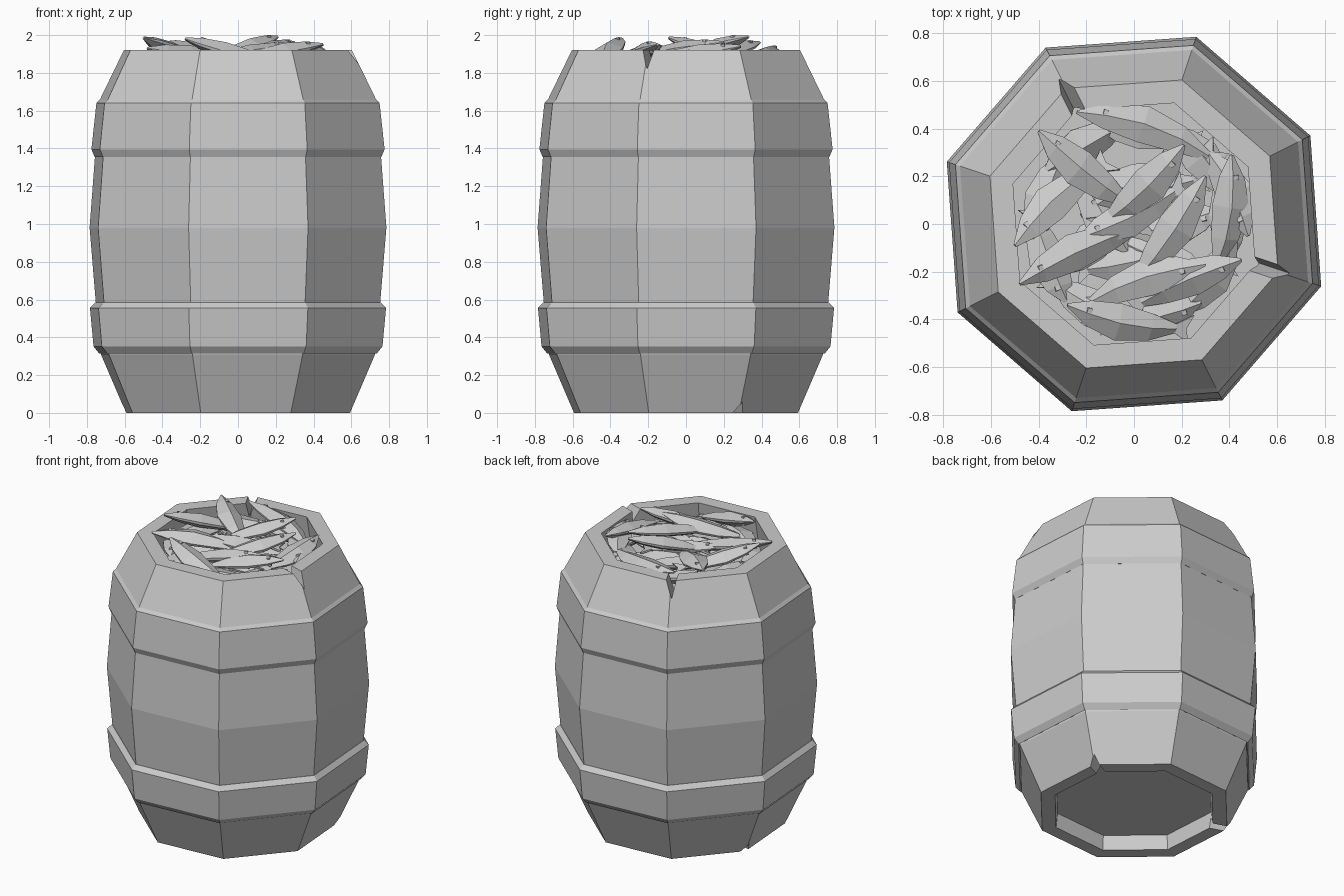
import bpy, bmesh, math, random
from mathutils import Vector, Matrix

if "Cube" in bpy.data.objects:
    bpy.data.objects.remove(bpy.data.objects["Cube"])

random.seed(4)
SIDES, OFFSET = 8, math.radians(26.6)


def make_object(name, bm):
    bmesh.ops.recalc_face_normals(bm, faces=bm.faces)
    me = bpy.data.meshes.new(name)
    bm.to_mesh(me)
    bm.free()
    ob = bpy.data.objects.new(name, me)
    bpy.context.collection.objects.link(ob)
    return ob


def lathe(name, profile, closed):
    """Eight-sided turning of (radius, z) points; open profiles get flat caps."""
    bm = bmesh.new()
    rings = [[bm.verts.new((r * math.cos(OFFSET + i * math.tau / SIDES),
                            r * math.sin(OFFSET + i * math.tau / SIDES), z))
              for i in range(SIDES)] for r, z in profile]
    pairs = list(zip(rings, rings[1:]))
    if closed:
        pairs.append((rings[-1], rings[0]))
    else:
        bm.faces.new(rings[0])
        bm.faces.new(rings[-1])
    for a, b in pairs:
        for i in range(SIDES):
            j = (i + 1) % SIDES
            bm.faces.new((a[i], a[j], b[j], b[i]))
    return make_object(name, bm)


# Barrel with recessed bottom and open top
barrel = lathe("barrel_staves", [
    (.52, .10), (.53, 0), (.625, 0), (.765, .31), (.793, .58), (.828, .98),
    (.798, 1.36), (.77, 1.66), (.637, 1.92), (.535, 1.92), (.57, 1.70)], False)

# Hoops
lathe("lower_hoop", [(.74, .34), (.775, .315), (.806, .352), (.826, .555),
                     (.796, .585), (.74, .57)], True)
lathe("upper_hoop", [(.74, 1.38), (.80, 1.355), (.818, 1.395), (.79, 1.64),
                     (.77, 1.66), (.72, 1.65)], True)

# Chips in the stave ends
for k, (deg, z, depth) in enumerate([(116.6, 1.92, -.10), (-18.4, 1.92, -.10),
                                     (26.6, 0, .06), (161.6, 0, .06)]):
    bm = bmesh.new()
    ends = [[bm.verts.new((r, y, z + dz)) for y, dz in
             [(-.045, -depth * .3), (.035, -depth * .3), (.01, depth)]] for r in (.45, .75)]
    bm.faces.new(ends[0])
    bm.faces.new(ends[1])
    for i in range(3):
        j = (i + 1) % 3
        bm.faces.new((ends[0][i], ends[0][j], ends[1][j], ends[1][i]))
    bmesh.ops.rotate(bm, verts=bm.verts, matrix=Matrix.Rotation(math.radians(deg), 3, 'Z'))
    cutter = make_object("chip_cutter_%d" % k, bm)
    cutter.hide_render = True
    cutter.hide_set(True)
    mod = barrel.modifiers.new("chip", 'BOOLEAN')
    mod.operation, mod.object, mod.solver = 'DIFFERENCE', cutter, 'EXACT'


# Fish: lofted spindle with forked tail and square eyes
STATIONS = [(0, .008, .008), (.18, .055, .032), (.42, .08, .045),
            (.68, .058, .035), (.88, .02, .014)]


def fish(name, head, tail, bend=.02, roll=0, size=1):
    head, tail = Vector(head), Vector(tail)
    along = tail - head
    length = along.length
    bm = bmesh.new()
    curve = lambda t: bend * math.sin(math.pi * t)
    rings = []
    for t, w, h in STATIONS:
        w, h, c = w * size, h * size, curve(t)
        section = [(0, h), (w, .2 * h), (w * .95, -.2 * h), (0, -h),
                   (-w * .95, -.2 * h), (-w, .2 * h)]
        rings.append([bm.verts.new((t * length, c + y, z)) for y, z in section])
    bm.faces.new(rings[0])
    bm.faces.new(rings[-1])
    for a, b in zip(rings, rings[1:]):
        for i in range(6):
            j = (i + 1) % 6
            bm.faces.new((a[i], a[j], b[j], b[i]))
    # Tail fin
    fin = [(.86, -.015), (1, -.06), (.96, 0), (1, .06), (.86, .015)]
    top, low = [[bm.verts.new((t * length, y * size + curve(t), z)) for t, y in fin]
                for z in (.006, -.006)]
    bm.faces.new(top)
    bm.faces.new(low)
    for i in range(5):
        j = (i + 1) % 5
        bm.faces.new((top[i], top[j], low[j], low[i]))
    # Eyes on both flanks
    for s in (-1, 1):
        bmesh.ops.create_cube(bm, size=1, matrix=Matrix.Translation(
            (.17 * length, curve(.17) + .014, s * .024 * size)) @ Matrix.Diagonal((.02, .02, .014, 1)))
    x = along.normalized()
    y = Vector((0, 0, 1)).cross(x).normalized()
    z = x.cross(y)
    rot = Matrix((x, y, z)).transposed() @ Matrix.Rotation(roll, 3, 'X')
    bm.transform(Matrix.Translation(head) @ rot.to_4x4())
    make_object(name, bm)


# Visible top layer: head point, tail point, bend
TOP_LAYER = [
    ((-.24, .47, 1.93), (.38, .24, 1.85), .05),
    ((-.40, .39, 1.96), (.02, .06, 1.85), -.02),
    ((.21, .33, 1.99), (-.16, -.02, 1.87), .02),
    ((-.50, -.09, 1.985), (-.10, .27, 1.84), .03),
    ((.41, .29, 1.94), (.33, -.22, 1.87), .03),
    ((.30, .20, 1.96), (-.03, -.28, 1.88), .02),
    ((-.48, -.25, 1.93), (.08, .0, 1.85), .03),
    ((.30, -.17, 1.95), (-.24, -.36, 1.85), -.03),
    ((-.28, -.34, 1.98), (.24, -.44, 1.84), -.03),
    ((.45, -.15, 1.95), (-.02, -.36, 1.86), -.02),
    ((-.23, -.06, 1.90), (.22, .17, 1.85), -.02),
    ((.48, -.05, 1.90), (.28, .34, 1.84), -.03),
]
for i, (h, t, b) in enumerate(TOP_LAYER):
    fish("top_fish_%d" % i, h, t, b, random.uniform(-.2, .2))

# Lower layer: a ring along the wall and a crossing pile in the middle
for i in range(16):
    ring = i < 9
    a = i * math.tau / (9 if ring else 7)
    r = .375 if ring else .15
    centre = Vector((r * math.cos(a), r * math.sin(a), 1.83 if ring else 1.82))
    d = a + (math.pi / 2 if ring else random.uniform(0, 3))
    half = Vector((math.cos(d), math.sin(d), .06)) * .22
    fish("lower_fish_%d" % i, centre + half, centre - half, .02, random.uniform(-.3, .3), 1.05)
